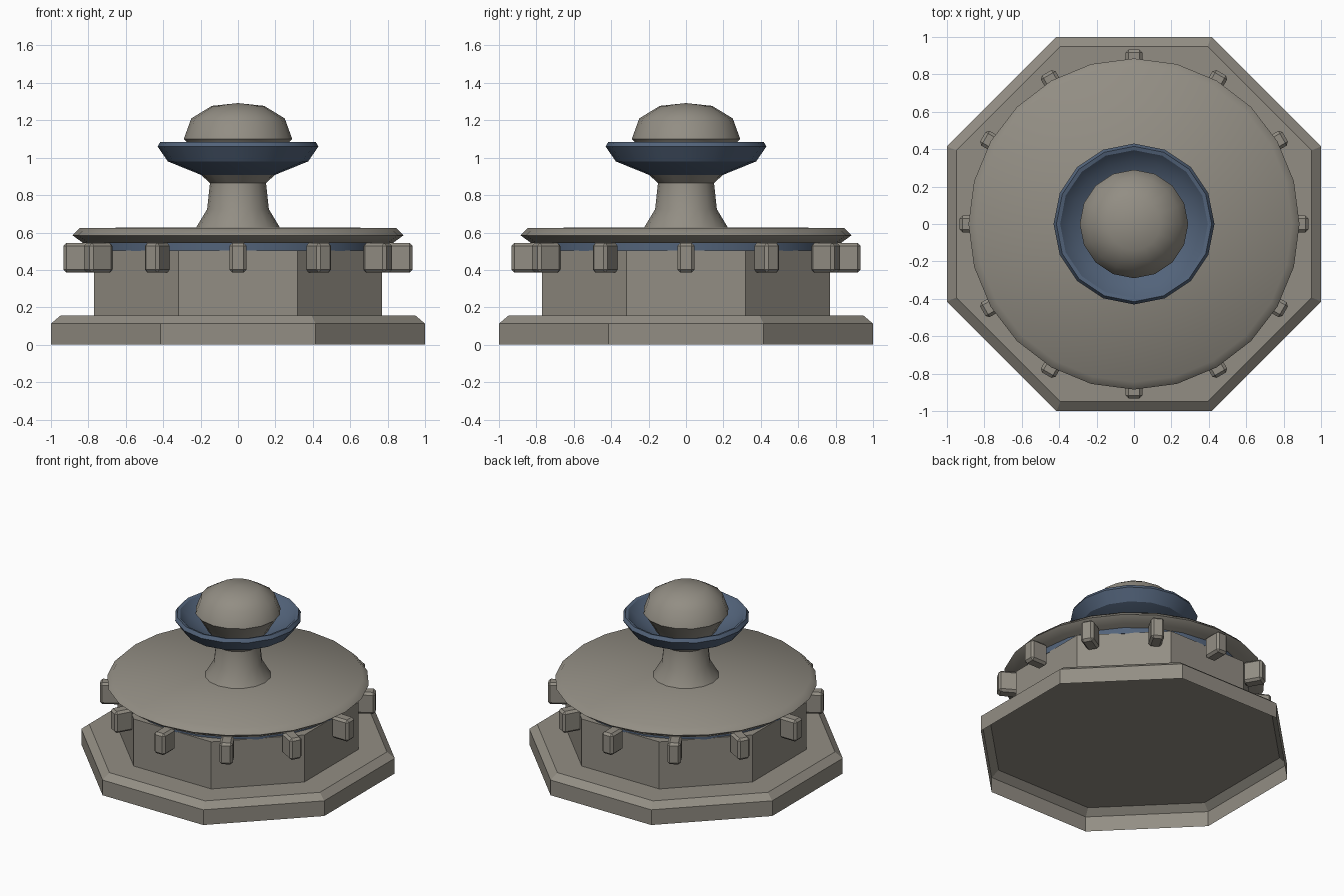
import bpy, bmesh, math
from mathutils import Matrix

if "Cube" in bpy.data.objects:
    bpy.data.objects.remove(bpy.data.objects["Cube"])


def material(name, rgb):
    m = bpy.data.materials.new(name)
    m.diffuse_color = (*rgb, 1)
    m.use_nodes = True
    m.node_tree.nodes["Principled BSDF"].inputs["Base Color"].default_value = m.diffuse_color
    return m


STONE = material("warm grey stone", (0.29, 0.27, 0.23))
BLUE = material("slate blue", (0.085, 0.125, 0.195))


def finish(name, bm, mat, angle=None):
    mesh = bpy.data.meshes.new(name)
    bm.to_mesh(mesh)
    bm.free()
    mesh.materials.append(mat)
    ob = bpy.data.objects.new(name, mesh)
    bpy.context.collection.objects.link(ob)
    if angle:
        bpy.ops.object.select_all(action='DESELECT')
        ob.select_set(True)
        bpy.context.view_layer.objects.active = ob
        bpy.ops.object.shade_smooth_by_angle(angle=math.radians(angle))
    return ob


def lathe(name, profile, sides, mat, angle=None, turn=0.0):
    """Spin a bottom-to-top (radius, z) profile; radius 0 closes an end."""
    bm = bmesh.new()
    rings = []
    for r, z in profile:
        if r == 0:
            rings.append([bm.verts.new((0, 0, z))] * sides)
        else:
            rings.append([bm.verts.new((r * math.cos(turn + math.tau * i / sides),
                                        r * math.sin(turn + math.tau * i / sides), z))
                          for i in range(sides)])
    for a, b in zip(rings, rings[1:]):
        for i in range(sides):
            j = (i + 1) % sides
            quad = [a[i], a[j], b[j], b[i]]
            bm.faces.new(list(dict.fromkeys(quad)))
    return finish(name, bm, mat, angle)


def octagon(name, profile, mat):
    """Eight-sided part; profile radii are measured to the flats."""
    k = 1 / math.cos(math.pi / 8)
    return lathe(name, [(r * k, z) for r, z in profile], 8, mat, turn=math.pi / 8)


# Hollow plinth with a chamfered top, open underneath
octagon("plinth", [(1, 0), (1, 0.113), (0.95, 0.155), (0.77, 0.155)], STONE)
# Drum standing on the plinth
octagon("drum", [(0, 0.155), (0.77, 0.155), (0.77, 0.505), (0, 0.505)], STONE)
# Blue band between drum and roof
lathe("blue_band", [(0, 0.5), (0.775, 0.5), (0.775, 0.56), (0, 0.56)], 24, BLUE, 30)
# Broad round roof with a sloped rim
lathe("roof_disc", [(0, 0.55), (0.83, 0.545), (0.885, 0.585), (0.845, 0.625), (0, 0.627)],
      24, STONE, 55)

# Twelve chamfered blocks around the roof edge
for n in range(12):
    bm = bmesh.new()
    bmesh.ops.create_cube(bm, size=1, matrix=Matrix.Translation((0.863, 0, 0.465))
                          @ Matrix.Diagonal((0.14, 0.09, 0.16, 1)))
    bmesh.ops.bevel(bm, geom=bm.edges[:], offset=0.016, segments=1, affect='EDGES')
    bmesh.ops.rotate(bm, verts=bm.verts[:], matrix=Matrix.Rotation(n * math.tau / 12, 3, 'Z'))
    finish(f"edge_block_{n + 1}", bm, STONE)

# Neck with a flared foot, and the collar below the bowl
lathe("neck", [(0.225, 0.625), (0.165, 0.725), (0.15, 0.865)], 16, STONE, 40)
lathe("collar", [(0, 0.865), (0.15, 0.865), (0.2, 0.91), (0, 0.915)], 16, STONE, 30)
# Blue bowl with an outer and inner skin
lathe("bowl", [(0, 0.9), (0.19, 0.905), (0.375, 0.98), (0.43, 1.06), (0.415, 1.085),
               (0.395, 1.08), (0.34, 1.02), (0.2, 0.96), (0, 0.95)], 16, BLUE, 32)
# Dome resting in the bowl
lathe("dome", [(0, 0.955), (0.2, 0.96), (0.275, 1.085), (0.29, 1.1), (0.25, 1.21),
               (0.14, 1.277), (0, 1.292)], 16, STONE, 45)
